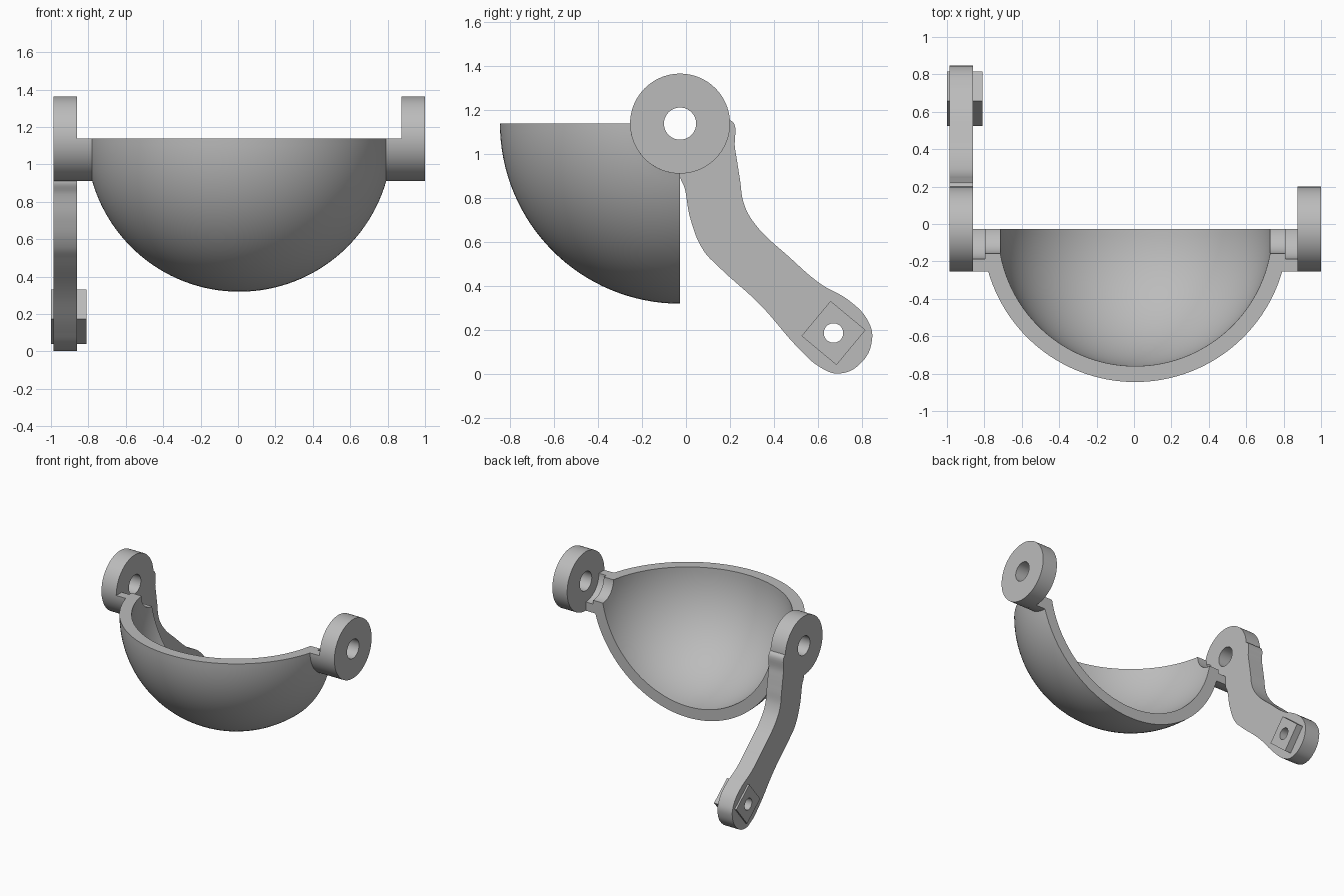
import bpy, bmesh
from math import radians, pi, sin, cos, asin
from mathutils import Matrix, Vector

cube = bpy.data.objects.get("Cube")
if cube:
    bpy.data.objects.remove(cube, do_unlink=True)

grey = bpy.data.materials.new("light grey")
grey.use_nodes = True
colour = (0.5, 0.5, 0.5, 1)
grey.diffuse_color = colour
grey.node_tree.nodes["Principled BSDF"].inputs["Base Color"].default_value = colour

PIVOT = Vector((0.0065, -0.027, 1.137))   # shared hinge axis runs along x
HUB_R, HUB_IN, HUB_OUT = 0.227, 0.867, 0.993
END = (0.67, 0.186)                       # lower bolt centre (y, z)


def finish(name, mesh):
    """Add a mesh to the scene with material and sharp-edged smooth shading."""
    bm = bmesh.new()
    bm.from_mesh(mesh)
    bmesh.ops.remove_doubles(bm, verts=bm.verts, dist=0.0001)
    bmesh.ops.recalc_face_normals(bm, faces=bm.faces)
    bm.to_mesh(mesh)
    bm.free()
    mesh.materials.clear()
    mesh.materials.append(grey)
    ob = bpy.data.objects.new(name, mesh)
    bpy.context.collection.objects.link(ob)
    bpy.ops.object.select_all(action='DESELECT')
    ob.select_set(True)
    bpy.context.view_layer.objects.active = ob
    bpy.ops.object.shade_smooth_by_angle(angle=radians(30))
    return ob


def revolve(name, profile, sweep, steps):
    """Spin a closed (x, radius) profile about the hinge axis, starting at -y."""
    bm = bmesh.new()
    vs = [bm.verts.new(PIVOT + Vector((x, -r, 0))) for x, r in profile]
    full = sweep > 6
    if full:
        geom = [bm.edges.new((vs[i - 1], vs[i])) for i in range(len(vs))]
    else:
        face = bm.faces.new(vs)
        geom = list(face.edges)
    out = bmesh.ops.spin(bm, geom=vs + geom, cent=PIVOT, axis=(1, 0, 0),
                         angle=sweep, steps=steps)
    if not full:
        bm.faces.new([v for v in loop_order(out["geom_last"])])
    mesh = bpy.data.meshes.new(name)
    bm.to_mesh(mesh)
    bm.free()
    return finish(name, mesh)


def loop_order(geom):
    """Walk the edges of a closed loop and return its vertices in order."""
    edges = {g for g in geom if isinstance(g, bmesh.types.BMEdge)}
    edge = edges.pop()
    order = list(edge.verts)
    while True:
        edge = next((e for e in order[-1].link_edges if e in edges), None)
        if edge is None:
            return order[:-1] if order[0] == order[-1] else order
        edges.remove(edge)
        order.append(edge.other_vert(order[-1]))


def ring(centre, r, n, turn=0):
    return [(centre[0] + r * cos(turn + 2 * pi * i / n),
             centre[1] + r * sin(turn + 2 * pi * i / n)) for i in range(n)]


def plate(name, outline, hole, x0, x1, smooth):
    """Extrude a (y, z) outline with a hole between two x positions."""
    cu = bpy.data.curves.new(name, 'CURVE')
    cu.dimensions, cu.fill_mode = '2D', 'BOTH'
    cu.extrude, cu.resolution_u = (x1 - x0) / 2, 8
    for pts, bezier in ((outline, smooth), (hole, False)):
        sp = cu.splines.new('BEZIER' if bezier else 'POLY')
        points = sp.bezier_points if bezier else sp.points
        points.add(len(pts) - 1)
        for p, (u, v) in zip(points, pts):
            if bezier:
                p.co = (u, v, 0)
                p.handle_left_type = p.handle_right_type = 'AUTO'
            else:
                p.co = (u, v, 0, 1)
        sp.use_cyclic_u = True
    tmp = bpy.data.objects.new(name + " path", cu)
    bpy.context.collection.objects.link(tmp)
    bpy.context.view_layer.update()
    deps = bpy.context.evaluated_depsgraph_get()
    mesh = bpy.data.meshes.new_from_object(tmp.evaluated_get(deps))
    bpy.data.objects.remove(tmp, do_unlink=True)
    mesh.transform(Matrix(((0, 0, 1, (x0 + x1) / 2), (1, 0, 0, 0),
                           (0, 1, 0, 0), (0, 0, 0, 1))))
    return finish(name, mesh)


# Quarter-sphere bowl with its stepped hinge collars
def arc(radius, cut, n):
    """Arc from +x to -x, stopping where it meets the collar radius."""
    a = asin(cut / radius)
    return [(radius * cos(a + (pi - 2 * a) * i / n),
             radius * sin(a + (pi - 2 * a) * i / n)) for i in range(n + 1)]


collar = [(0.804, 0.13), (0.804, 0.16), (HUB_IN, 0.16), (HUB_IN, HUB_R)]
mirrored = [(-x, r) for x, r in reversed(collar)]
bowl = collar + arc(0.818, HUB_R, 56) + mirrored + arc(0.733, 0.13, 56)[::-1]
revolve("bowl", bowl, pi / 2, 32)

# Hinge hubs on both sides
for name, s in (("left_hub", 1), ("right_hub", -1)):
    revolve(name, [(s * HUB_IN, 0.073), (s * HUB_OUT, 0.073),
                   (s * HUB_OUT, HUB_R), (s * HUB_IN, HUB_R)], 2 * pi, 72)

# Curved lever arm hanging from the right hub
arm = [(-0.027, 0.92), (-0.005, 0.84), (0.02, 0.705), (0.08, 0.56), (0.145, 0.49),
       (0.336, 0.315), (0.518, 0.11), (0.61, 0.03), (0.69, 0.002), (0.79, 0.045),
       (0.845, 0.155), (0.827, 0.24), (0.745, 0.33), (0.61, 0.41), (0.47, 0.53),
       (0.314, 0.68), (0.264, 0.77), (0.245, 0.884), (0.223, 1.02), (0.195, 1.155),
       (0.12, 1.08), (0.05, 0.99)]
hole = ring(END, 0.044, 40)
plate("lever_arm", arm, hole, PIVOT.x - HUB_OUT, PIVOT.x - HUB_IN, True)

# Square boss passing through the arm's lower end
plate("square_boss", ring(END, 0.146, 4, radians(5.3)), hole, -1.0, -0.81, False)
